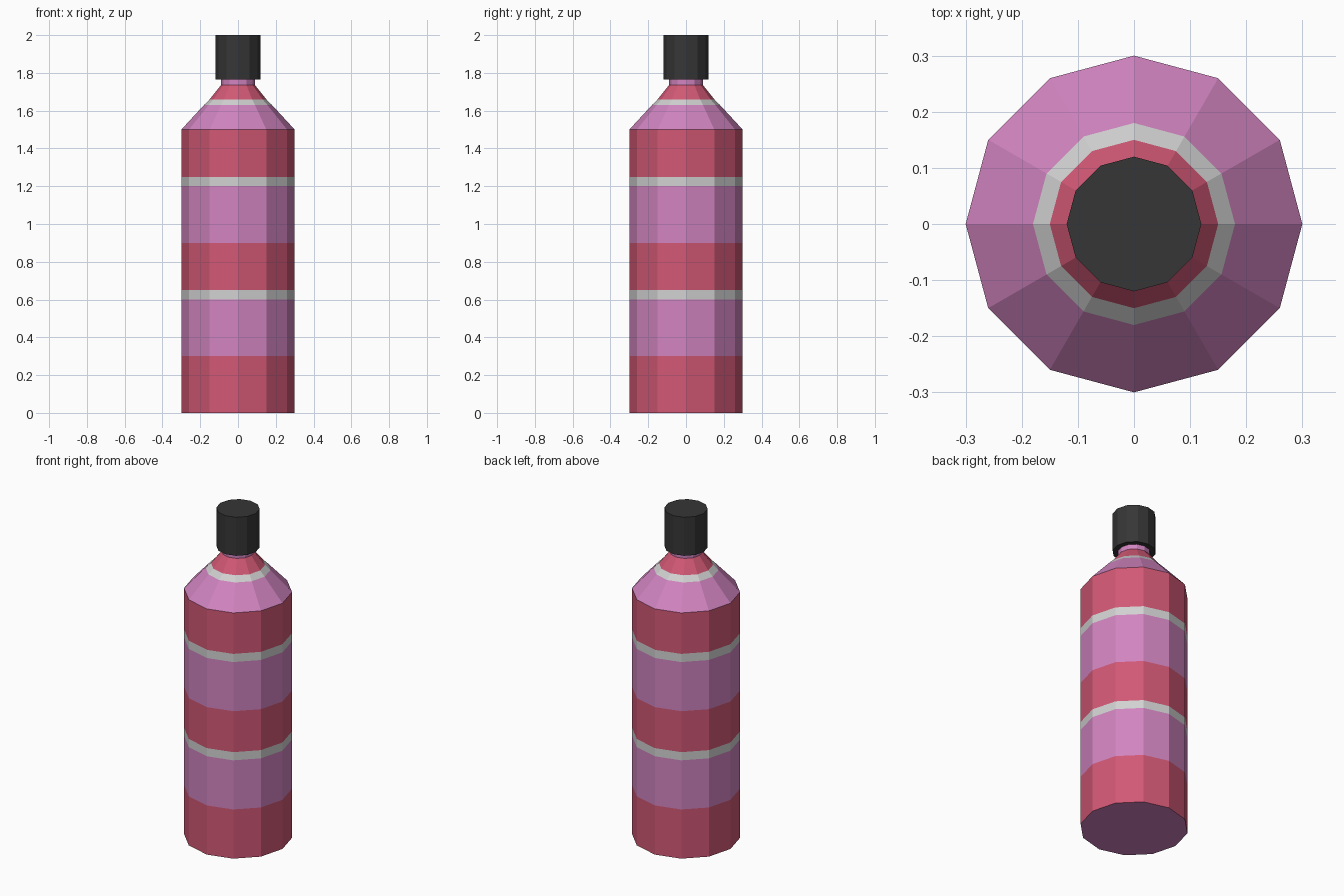
import bpy
import bmesh
from math import cos, sin, tau

cube = bpy.data.objects.get("Cube")
if cube:
    bpy.data.objects.remove(cube, do_unlink=True)

SIDES = 12


def material(name, rgb):
    # Convert display values (0-255) to linear
    lin = [((c / 255 + 0.055) / 1.055) ** 2.4 for c in rgb]
    mat = bpy.data.materials.new(name)
    mat.use_nodes = True
    mat.diffuse_color = (*lin, 1)
    mat.node_tree.nodes["Principled BSDF"].inputs["Base Color"].default_value = (*lin, 1)
    return mat


RED, PINK, WHITE = range(3)
glass = [material("rose red", (209, 88, 117)),
         material("orchid pink", (209, 132, 192)),
         material("pale grey", (209, 209, 209))]
cap_mat = [material("charcoal", (54, 54, 54))]


def lathe(name, profile, bands, mats, base=0, top=0):
    """Turn (radius, height) points into a closed faceted solid, one colour per band."""
    bm = bmesh.new()
    rings = [[bm.verts.new((r * cos(tau * i / SIDES), r * sin(tau * i / SIDES), z))
              for i in range(SIDES)] for r, z in profile]
    for low, high, colour in zip(rings, rings[1:], bands):
        for i in range(SIDES):
            j = (i + 1) % SIDES
            bm.faces.new((low[i], low[j], high[j], high[i])).material_index = colour
    bm.faces.new(rings[0][::-1]).material_index = base
    bm.faces.new(rings[-1]).material_index = top
    mesh = bpy.data.meshes.new(name)
    bm.to_mesh(mesh)
    bm.free()
    for mat in mats:
        mesh.materials.append(mat)
    obj = bpy.data.objects.new(name, mesh)
    bpy.context.collection.objects.link(obj)
    return obj


# Striped body, sloping shoulder and neck
body = [(0.3, z) for z in (0, 0.3, 0.6, 0.65, 0.9, 1.2, 1.25, 1.5)]
shoulder = [(0.18, 1.63), (0.15, 1.66), (0.09, 1.735), (0.09, 1.8)]
stripes = [RED, PINK, WHITE, RED, PINK, WHITE, RED, PINK, WHITE, RED, PINK]
lathe("bottle", body + shoulder, stripes, glass, base=PINK, top=PINK)

# Screw cap
lathe("cap", [(0.12, 1.765), (0.12, 2)], [0], cap_mat)
